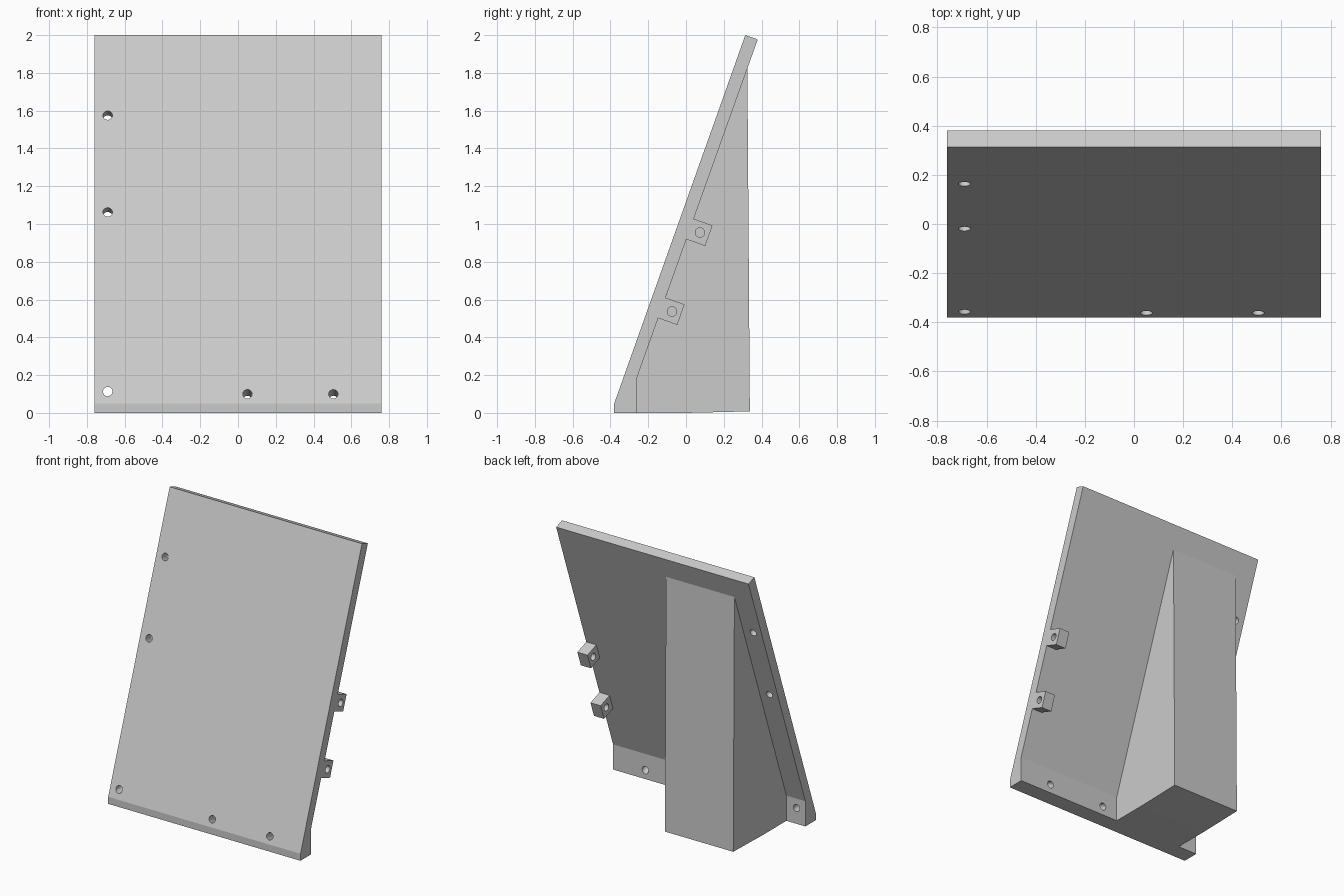
import bpy
import bmesh
import math
from mathutils import Matrix, Vector

if "Cube" in bpy.data.objects:
    bpy.data.objects.remove(bpy.data.objects["Cube"], do_unlink=True)

# Single plain grey
GREY = (0.6, 0.6, 0.6, 1.0)
grey = bpy.data.materials.new("light grey")
grey.use_nodes = True
grey.diffuse_color = GREY
grey.node_tree.nodes["Principled BSDF"].inputs["Base Color"].default_value = GREY

LEAN = math.atan2(0.694, 1.95)      # panel's lean back from vertical
HOLE_RADIUS = 0.025


def add_object(name, bm):
    bmesh.ops.recalc_face_normals(bm, faces=bm.faces)
    mesh = bpy.data.meshes.new(name)
    bm.to_mesh(mesh)
    bm.free()
    obj = bpy.data.objects.new(name, mesh)
    bpy.context.collection.objects.link(obj)
    mesh.materials.append(grey)
    return obj


def extrude_profile(name, profile, x0, x1):
    """Side profile of (y, z) points stretched from x0 to x1."""
    bm = bmesh.new()
    face = bm.faces.new([bm.verts.new((x0, y, z)) for y, z in profile])
    side = bmesh.ops.extrude_face_region(bm, geom=[face])
    verts = [g for g in side["geom"] if isinstance(g, bmesh.types.BMVert)]
    bmesh.ops.translate(bm, verts=verts, vec=(x1 - x0, 0, 0))
    return add_object(name, bm)


def drill(obj, centre, rotation):
    """Cut one round hole along the rotated z axis."""
    bm = bmesh.new()
    bmesh.ops.create_cone(bm, cap_ends=True, segments=24, radius1=HOLE_RADIUS,
                          radius2=HOLE_RADIUS, depth=0.5,
                          matrix=Matrix.Translation(Vector(centre)) @ rotation)
    cutter = add_object("hole_cutter", bm)
    cutter.hide_render = True
    mod = obj.modifiers.new("hole", 'BOOLEAN')
    mod.operation = 'DIFFERENCE'
    mod.solver = 'EXACT'
    mod.object = cutter
    bpy.context.view_layer.objects.active = obj
    bpy.ops.object.modifier_apply(modifier=mod.name)
    bpy.data.objects.remove(cutter, do_unlink=True)


def front_y(z):
    return -0.38 + (z - 0.05) * math.tan(LEAN)


# Leaning panel with a thicker upright foot
panel = extrude_profile("panel", [(-0.38, 0), (-0.38, 0.05), (0.314, 2.0), (0.38, 1.977),
                                  (-0.262, 0.18), (-0.262, 0)], -0.76, 0.76)
square_to_panel = Matrix.Rotation(math.pi / 2 - LEAN, 4, 'X')
for x, z in [(-0.69, 1.575), (-0.69, 1.063), (0.05, 0.1), (0.505, 0.1)]:
    drill(panel, (x, front_y(z), z), square_to_panel)
drill(panel, (-0.69, -0.3, 0.113), Matrix.Rotation(math.pi / 2, 4, 'X'))

# Solid support wedge behind the panel
wedge = extrude_profile("support_wedge", [(-0.262, 0), (-0.262, 0.18), (0.325, 1.823),
                                          (0.338, 0.008), (0, 0)], -0.61, -0.07)

# Two drilled hinge tabs on the back of the left edge
along = Vector((0, math.sin(LEAN), math.cos(LEAN)))
outward = Vector((0, math.cos(LEAN), -math.sin(LEAN)))
for name, y, z in [("upper_tab", 0.0, 0.92), ("lower_tab", -0.148, 0.502)]:
    base = Vector((0, y, z))
    corners = [base, base + along * 0.115, base + along * 0.115 + outward * 0.108,
               base + outward * 0.108]
    tab = extrude_profile(name, [(c.y, c.z) for c in corners], 0.68, 0.76)
    middle = base + along * 0.0575 + outward * 0.058
    drill(tab, (0.72, middle.y, middle.z), Matrix.Rotation(math.pi / 2, 4, 'Y'))

# Round hole walls, crisp everywhere else
for obj in bpy.context.collection.objects:
    if obj.type == 'MESH' and grey.name in obj.data.materials:
        bpy.ops.object.select_all(action='DESELECT')
        obj.select_set(True)
        bpy.context.view_layer.objects.active = obj
        bpy.ops.object.shade_smooth_by_angle(angle=math.radians(18))
